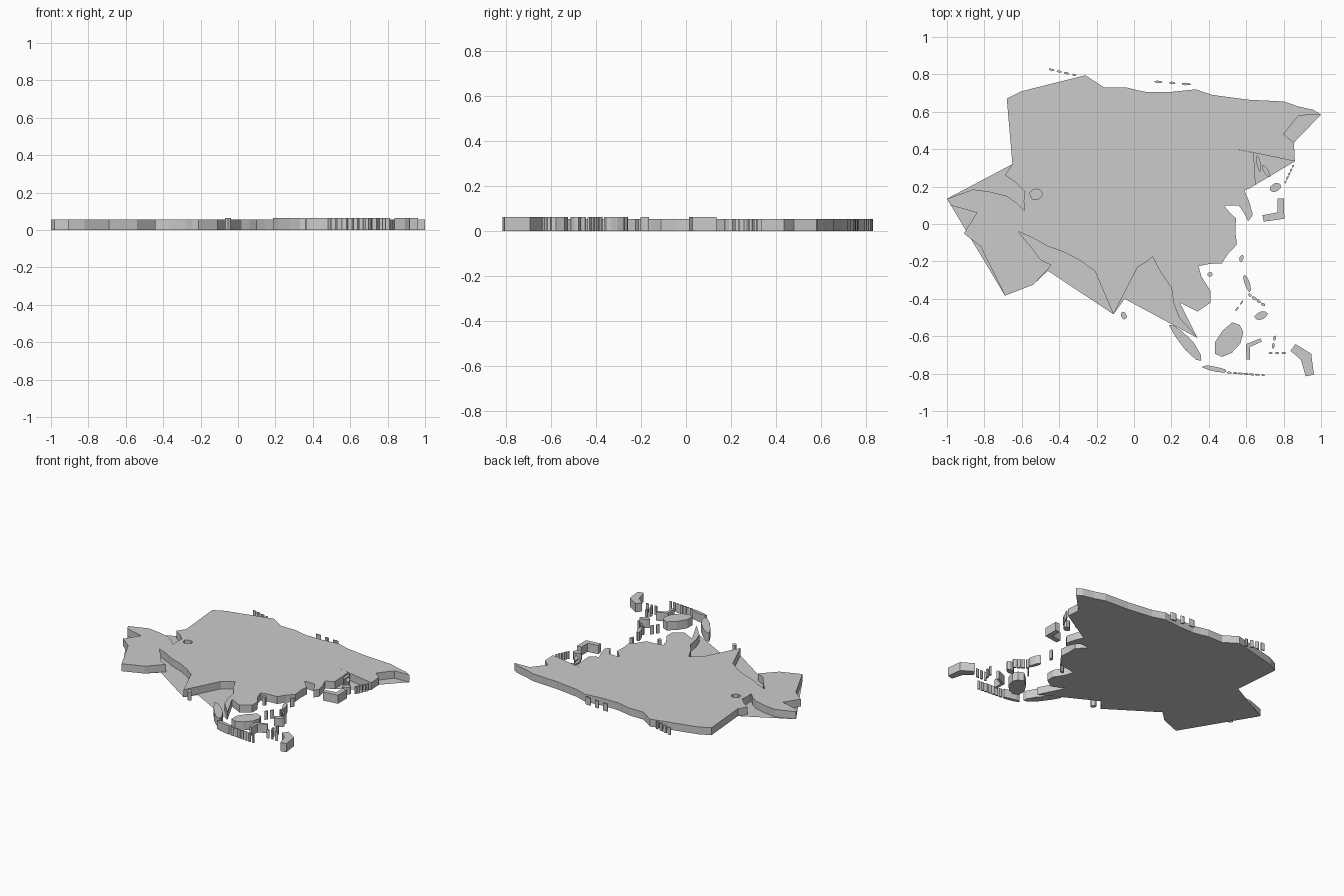
import bpy, bmesh, math, random
from mathutils import Vector
from mathutils.geometry import tessellate_polygon

if "Cube" in bpy.data.objects:
    bpy.data.objects.remove(bpy.data.objects["Cube"])

random.seed(4)
LAND, ISLE = 0.055, 0.064


def add_prism(bm, loops, height, bottom=True):
    """Extruded outline; the first loop is outside, later ones are holes."""
    tris = tessellate_polygon([[Vector((x, y, 0)) for x, y in lp] for lp in loops])
    low, top = [], []
    for lp in loops:
        a = [bm.verts.new((x, y, 0)) for x, y in lp]
        b = [bm.verts.new((x, y, height)) for x, y in lp] if height else a
        if height:
            for i in range(len(lp)):
                bm.faces.new((a[i - 1], a[i], b[i], b[i - 1]))
        low += a
        top += b
    for t in tris:
        bm.faces.new([top[i] for i in t])
        if bottom and height:
            bm.faces.new([low[i] for i in t])
    bmesh.ops.recalc_face_normals(bm, faces=bm.faces[:])


def slabs(name, outlines, height):
    bm = bmesh.new()
    for o in outlines:
        add_prism(bm, [o], height)
    link(bm, name)


def link(bm, name):
    me = bpy.data.meshes.new(name)
    bm.to_mesh(me)
    bm.free()
    bpy.context.collection.objects.link(bpy.data.objects.new(name, me))


def rough(pts, amount=0.06):
    """Insert slightly shifted midpoints to give a broken coastline."""
    out = [pts[0]]
    for (x0, y0), (x1, y1) in zip(pts, pts[1:]):
        k = random.uniform(-amount, amount)
        out += [((x0 + x1) / 2 - k * (y1 - y0), (y0 + y1) / 2 + k * (x1 - x0)), (x1, y1)]
    return out


def oval(x, y, rx, ry, deg=0, n=9):
    c, s = math.cos(math.radians(deg)), math.sin(math.radians(deg))
    out = []
    for i in range(n):
        t = 2 * math.pi * i / n
        k = random.uniform(0.85, 1.1)
        u, v = k * rx * math.cos(t), k * ry * math.sin(t)
        out.append((x + u * c - v * s, y + u * s + v * c))
    return out


def chain(start, end, count, rx, ry):
    """Row of islets lying along a line."""
    a, b = Vector(start), Vector(end)
    deg = math.degrees(math.atan2(b.y - a.y, b.x - a.x))
    return [oval(*a.lerp(b, i / (count - 1)), rx * random.uniform(.7, 1.2), ry, deg, 7)
            for i in range(count)]


def ribbon(path, w):
    """Curved island: a bent path given width, narrowing at both ends."""
    pts = [Vector(p) for p in path]
    left, right = [], []
    for i, p in enumerate(pts):
        d = (pts[min(i + 1, len(pts) - 1)] - pts[max(i - 1, 0)]).normalized()
        k = w if 0 < i < len(pts) - 1 else w * 0.7
        n = Vector((-d.y, d.x)) * k
        left.append(tuple(p + n))
        right.append(tuple(p - n))
    return left + right[::-1]


# Coast sections, clockwise from the north-west corner
north = [(-.68, .67), (-.6, .71), (-.26, .795), (-.16, .73)] + rough(
    [(-.04, .73), (.07, .705), (.33, .72), (.42, .69), (.8, .655), (.96, .61), (1, .585)], .03)
bering = [(.88, .58), (.8, .48)]
kamchatka = [(.855, .435), (.86, .335)]
okhotsk = [(.525, .405), (.64, .38)]
east = rough([(.65, .21), (.59, .18), (.635, .05), (.61, .015), (.56, .1), (.48, .1),
              (.545, .03), (.55, -.11), (.47, -.21), (.345, -.225)]) + [
    (.36, -.28), (.41, -.36), (.41, -.42), (.34, -.468), (.245, -.42)]
malay = [(.29, -.51), (.34, -.61)]
bengal = [(.24, -.5), (.2, -.34), (.1, -.175), (.02, -.23)]
india_tip = [(-.11, -.483)]
persian = [(-.21, -.25), (-.28, -.2), (-.46, -.12), (-.62, -.04), (-.5, -.19)]
arabia = [(-.44, -.22), (-.54, -.325), (-.69, -.383)]
red_sea = [(-.82, -.12), (-.91, -.05), (-.84, .06), (-.98, .1)]
anatolia = [(-1, .135)]
caspian = [(-.86, .185), (-.68, .15), (-.585, .07), (-.585, .175), (-.69, .26)]
west = [(-.65, .32)]

# Raised continent with an inland sea opening
bm = bmesh.new()
outline = (north + bering + kamchatka + okhotsk + east + malay + rough(bengal) + india_tip
           + rough(persian) + arabia + red_sea + anatolia + rough(caspian) + west)
add_prism(bm, [outline, oval(-.525, .16, .035, .028)], LAND, bottom=False)
link(bm, "mainland")

# Flat base sheet bridging the seas
bm = bmesh.new()
add_prism(bm, [north + kamchatka + east + malay[1:] + [(-.05, -.4)] + india_tip
               + [(-.46, -.25)] + arabia[1:] + anatolia + west], 0)
link(bm, "base_sheet")

# Larger islands
slabs("borneo", [oval(.51, -.62, .105, .06, 55)], ISLE)
slabs("sumatra", [oval(.28, -.635, .14, .03, -50)], ISLE)
slabs("java", [oval(.43, -.775, .07, .014, -12)], ISLE)
slabs("sulawesi", [ribbon([(.61, -.725), (.61, -.65), (.68, -.62)], .013)], ISLE)
slabs("new_guinea", [ribbon([(.85, -.66), (.92, -.71), (.94, -.81)], .032)], ISLE)
slabs("japan_main", [ribbon([(.69, .03), (.785, .045), (.785, .135)], .025)], ISLE)
slabs("japan_north", [oval(.755, .195, .035, .022, 20)], LAND)
slabs("sakhalin", [oval(.665, .325, .045, .011, 100), oval(.705, .285, .04, .012, 120)], LAND)

# Small islands and island chains
slabs("luzon", [oval(.605, -.315, .05, .016, 110)], ISLE)
slabs("mindanao", [oval(.68, -.49, .036, .024, 20)], ISLE)
slabs("coastal_isles", [oval(-.055, -.49, .022, .016, 110), oval(.575, -.185, .02, .011, 70),
                        oval(.405, -.27, .015, .013)], ISLE)
slabs("philippine_isles", chain((.62, -.38), (.69, -.43), 4, .014, .008)
      + chain((.55, -.455), (.575, -.42), 2, .013, .005), ISLE)
slabs("sunda_isles", chain((.51, -.795), (.69, -.808), 7, .013, .006), ISLE)
slabs("molucca_isles", chain((.745, -.65), (.752, -.61), 2, .016, .008)
      + chain((.73, -.69), (.8, -.69), 3, .013, .006), ISLE)
slabs("kuril_isles", chain((.81, .225), (.85, .31), 5, .01, .005), LAND)
slabs("arctic_isles", chain((-.44, .825), (-.32, .797), 4, .016, .006)
      + chain((.13, .76), (.28, .748), 3, .022, .007), LAND)
